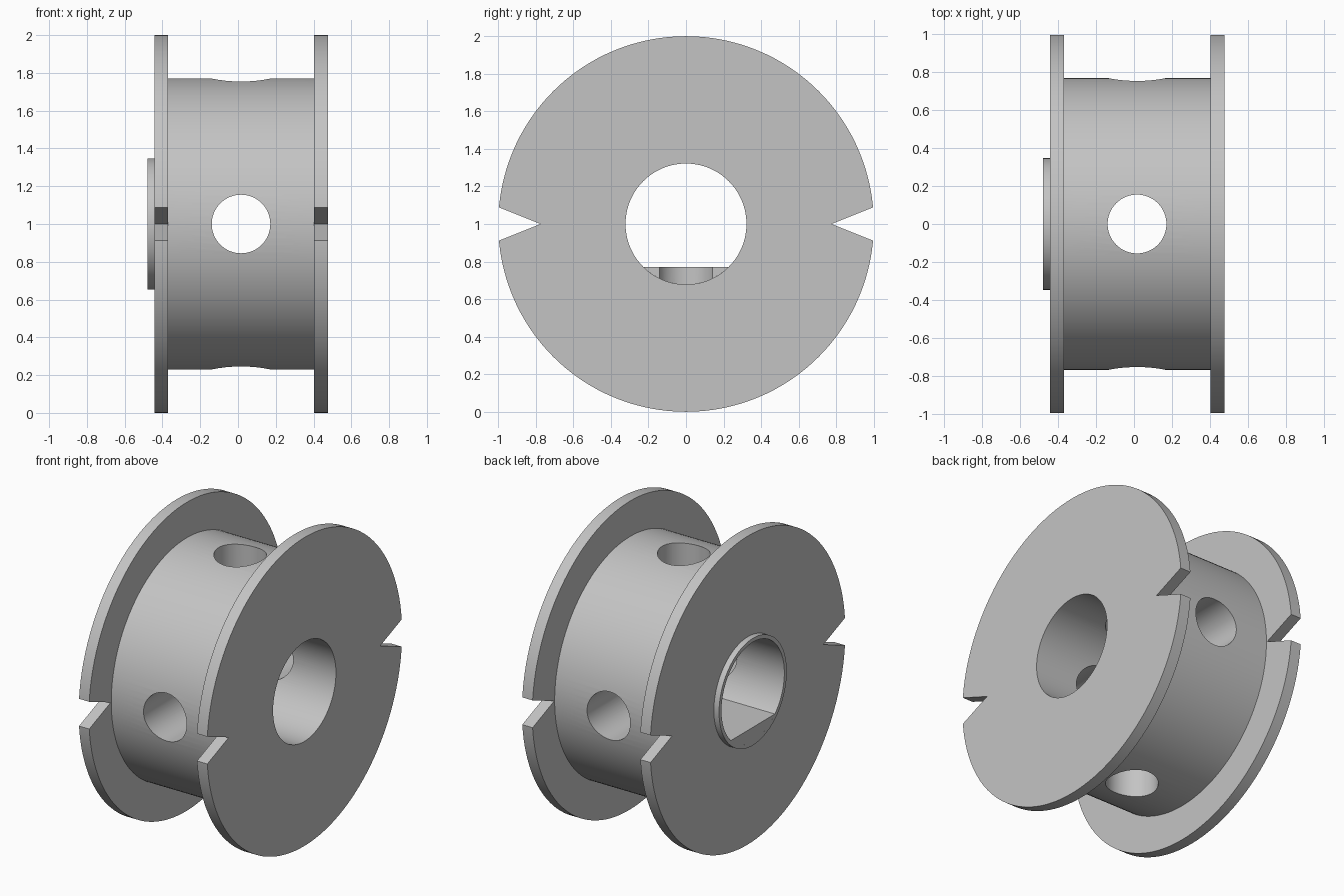
import bpy, bmesh, math
from mathutils import Matrix, Vector

cube = bpy.data.objects.get("Cube")
if cube:
    bpy.data.objects.remove(cube)

grey = bpy.data.materials.new("plain_grey")
grey.use_nodes = True
grey.diffuse_color = (0.55, 0.55, 0.55, 1)
grey.node_tree.nodes["Principled BSDF"].inputs["Base Color"].default_value = (0.55, 0.55, 0.55, 1)

CENTRE = Vector((0, 0, 1))
BORE, FLAT_DROP, HOLE_X, HOLE_R = 0.322, 0.23, 0.016, 0.155


def finish(bm, name):
    bmesh.ops.recalc_face_normals(bm, faces=bm.faces[:])
    mesh = bpy.data.meshes.new(name)
    bm.to_mesh(mesh)
    bm.free()
    mesh.materials.append(grey)
    ob = bpy.data.objects.new(name, mesh)
    bpy.context.collection.objects.link(ob)
    return ob


def lathe(name, profile, steps):
    """Revolve a closed (x, radius) profile round the x axis."""
    bm = bmesh.new()
    rings = []
    for i in range(steps):
        a = math.tau * i / steps
        rings.append([bm.verts.new(CENTRE + Vector((x, r * math.sin(a), r * math.cos(a))))
                      for x, r in profile])
    n = len(profile)
    for i in range(steps):
        p, q = rings[i], rings[(i + 1) % steps]
        for j in range(n):
            k = (j + 1) % n
            bm.faces.new((p[j], p[k], q[k], q[j]))
    return finish(bm, name)


def prism(name, outline, x0, x1):
    """Extrude a (y, z) outline, relative to the axle, along x."""
    bm = bmesh.new()
    face = bm.faces.new([bm.verts.new(CENTRE + Vector((x0, y, z))) for y, z in outline])
    out = bmesh.ops.extrude_face_region(bm, geom=[face])
    moved = [v for v in out["geom"] if isinstance(v, bmesh.types.BMVert)]
    bmesh.ops.translate(bm, verts=moved, vec=(x1 - x0, 0, 0))
    return finish(bm, name)


def hole_cutter(name, axis):
    bm = bmesh.new()
    turn = Matrix.Rotation(math.pi / 2, 4, 'X') if axis == 'Y' else Matrix()
    place = Matrix.Translation(CENTRE + Vector((HOLE_X, 0, 0)))
    bmesh.ops.create_cone(bm, cap_ends=True, segments=64, radius1=HOLE_R,
                          radius2=HOLE_R, depth=2.2, matrix=place @ turn)
    return finish(bm, name)


def cut(ob, cutters):
    bpy.context.view_layer.objects.active = ob
    for c in cutters:
        c.hide_render = True
        mod = ob.modifiers.new("cut", 'BOOLEAN')
        mod.operation, mod.solver, mod.object = 'DIFFERENCE', 'EXACT', c
        bpy.ops.object.modifier_apply(modifier=mod.name)


# Spool: collar, two flanges, drum and bore in one turned profile
spool = lathe("spool", [
    (-0.48, BORE), (-0.48, 0.347), (-0.443, 0.347), (-0.443, 1), (-0.37, 1),
    (-0.37, 0.77), (0.403, 0.77), (0.403, 1), (0.477, 1), (0.477, BORE)], 128)

# Flat at the bottom of the bore, running from the collar to mid drum
half = math.acos(FLAT_DROP / BORE)
arc = [half * (2 * i / 24 - 1) for i in range(25)]
shaft_flat = prism("shaft_flat",
                   [(BORE * math.sin(a), -BORE * math.cos(a)) for a in arc], -0.48, -0.05)

# Cross holes through the drum and V notches in both flanges
holes = [hole_cutter("upright_hole_cutter", 'Z'), hole_cutter("level_hole_cutter", 'Y')]
notches = [prism("notch_cutter", [(s * 0.775, 0), (s * 1.1, 0.13), (s * 1.1, -0.13)], -0.6, 0.6)
           for s in (-1, 1)]
cut(spool, holes + notches)
cut(shaft_flat, holes[:1])
for c in holes + notches:
    bpy.data.objects.remove(c)

# Smooth the round walls, keep the rims sharp
bpy.ops.object.select_all(action='DESELECT')
for ob in (spool, shaft_flat):
    ob.select_set(True)
bpy.context.view_layer.objects.active = spool
bpy.ops.object.shade_smooth_by_angle(angle=math.radians(30))
